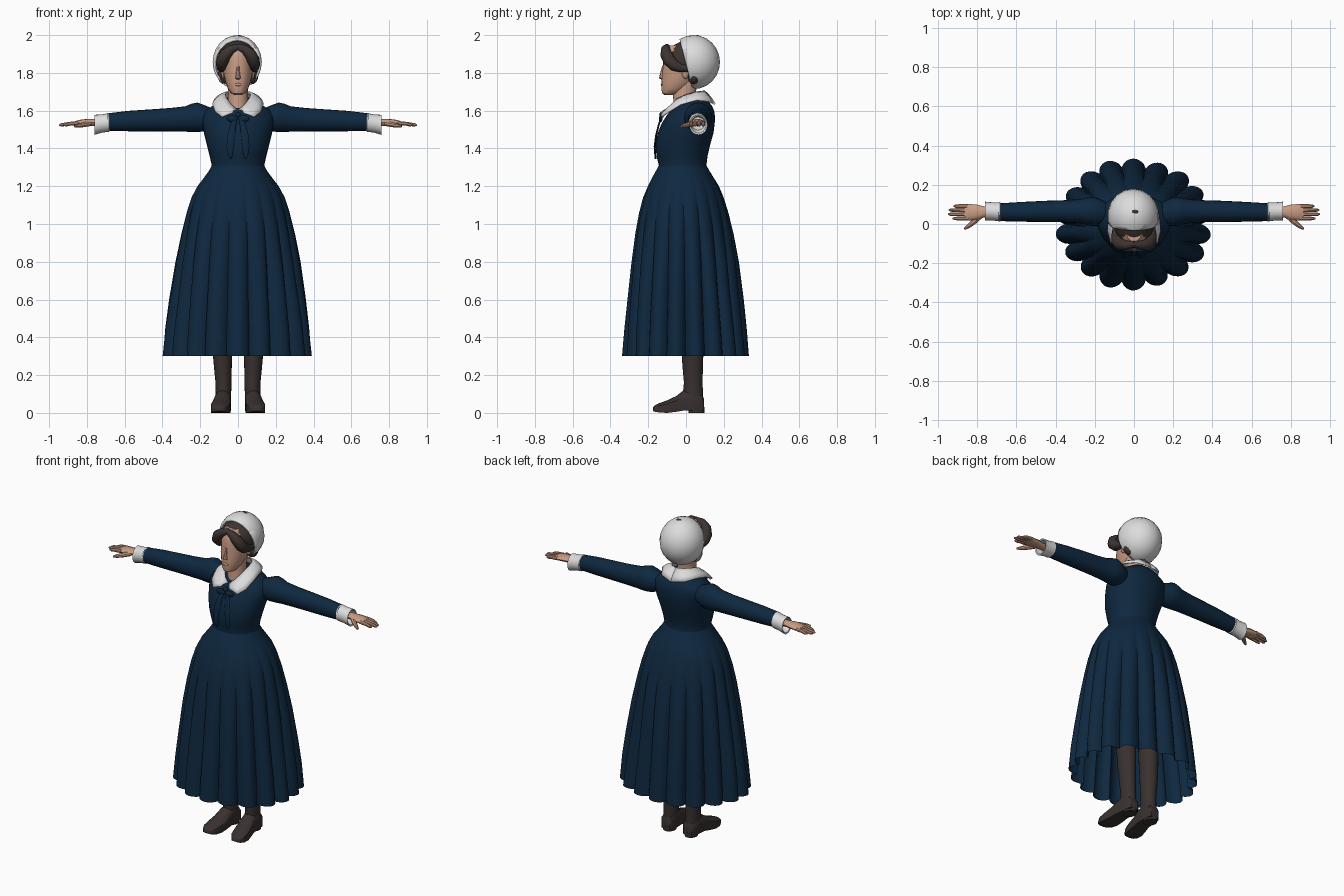
import bpy, bmesh, math
from mathutils import Vector, Matrix

TAU = 2 * math.pi


def material(name, rgb):
    m = bpy.data.materials.new(name)
    m.diffuse_color = (*rgb, 1)
    return m


NAVY = material("navy cloth", (0.0045, 0.021, 0.050))
WHITE = material("white linen", (0.72, 0.72, 0.72))
SKIN = material("skin", (0.58, 0.33, 0.23))
HAIR = material("dark brown hair", (0.045, 0.034, 0.031))
LEATHER = material("boot leather", (0.040, 0.030, 0.029))


def finish(name, bm, mat, angle=40):
    bmesh.ops.recalc_face_normals(bm, faces=bm.faces)
    me = bpy.data.meshes.new(name)
    bm.to_mesh(me)
    bm.free()
    me.materials.append(mat)
    for p in me.polygons:
        p.use_smooth = True
    me.set_sharp_from_angle(angle=math.radians(angle))
    ob = bpy.data.objects.new(name, me)
    bpy.context.collection.objects.link(ob)
    return ob


def loft(name, rings, mat, caps=True, closed=True, angle=40, sides=(1,)):
    """Skin a row of rings; sides (1, -1) also makes a mirrored copy."""
    for s in sides:
        bm = bmesh.new()
        rows = [[bm.verts.new((s * p[0], p[1], p[2])) for p in r] for r in rings]
        n = len(rows[0])
        for a, b in zip(rows, rows[1:]):
            for i in range(n if closed else n - 1):
                j = (i + 1) % n
                bm.faces.new((a[i], a[j], b[j], b[i]))
        if caps and closed:
            bm.faces.new(rows[0])
            bm.faces.new(rows[-1])
        label = name if len(sides) == 1 else ("left_" if s > 0 else "right_") + name
        ob = finish(label, bm, mat, angle)
    return ob


BOTH = (1, -1)


def angles(n):
    return [TAU * i / n for i in range(n)]


def zring(cx, cy, z, rx, ry, n=24):
    return [(cx + rx * math.cos(t), cy + ry * math.sin(t), z) for t in angles(n)]


def body_ring(z, rx, front, back, n=32):
    return zring(0, (front + back) / 2, z, rx, (back - front) / 2, n)


def xring(x, cy, cz, ry, rz, n=20):
    return [(x, cy + ry * math.cos(t), cz + rz * math.sin(t)) for t in angles(n)]


def tube(name, path, mat, sides=(1,), n=12):
    """Round strand through (x, y, z, radius) points."""
    pts = [Vector(p[:3]) for p in path]
    rings = []
    for i, p in enumerate(pts):
        d = (pts[min(i + 1, len(pts) - 1)] - pts[max(i - 1, 0)]).normalized()
        u = d.cross(Vector((0.1, 0.9, 0.3))).normalized()
        v = d.cross(u)
        r = path[i][3]
        rings.append([p + r * (u * math.cos(t) + v * math.sin(t)) for t in angles(n)])
    loft(name, rings, mat, sides=sides)


def ball(name, c, r, mat, segs=20, cut=None, sides=(1,), angle=40):
    for s in sides:
        bm = bmesh.new()
        bmesh.ops.create_uvsphere(bm, u_segments=segs, v_segments=segs * 2 // 3, radius=1)
        bm.transform(Matrix.Translation((s * c[0], c[1], c[2])) @ Matrix.Diagonal((*r, 1)))
        if cut:
            bmesh.ops.bisect_plane(bm, geom=bm.verts[:] + bm.edges[:] + bm.faces[:],
                                   plane_co=cut[0], plane_no=cut[1], clear_outer=True)
        label = name if len(sides) == 1 else ("left_" if s > 0 else "right_") + name
        ob = finish(label, bm, mat, angle)
    return ob


# skirt: flared profile with rounded pleats that deepen toward the hem
profile = [(1.31, .138, -.143, .108), (1.28, .155, -.16, .125), (1.24, .185, -.182, .15),
           (1.2, .217, -.202, .175), (1.14, .25, -.228, .2), (1.06, .277, -.25, .225),
           (.95, .305, -.272, .252), (.8, .337, -.295, .28), (.6, .37, -.318, .307),
           (.45, .391, -.332, .325), (.3, .405, -.342, .34)]
rings = []
for z, rx, f, b in profile:
    depth = .125 * min(1, max(0, (1.27 - z) / .6))
    ring = []
    for t in angles(180):
        k = abs(math.cos(9 * (t - math.pi / 2)))
        wave = 1 - depth * (1 - k ** .7) - depth * .12 * (1 + math.sin(5 * t + 4 * z))
        ring.append((rx * wave * math.cos(t), (f + b) / 2 + (b - f) / 2 * wave * math.sin(t), z))
    rings.append(ring)
loft("skirt", rings, NAVY, caps=False, angle=50)

# bodice
loft("bodice", [body_ring(*r) for r in [
    (1.28, .145, -.15, .115), (1.31, .139, -.144, .108), (1.36, .15, -.156, .114),
    (1.42, .165, -.162, .128), (1.48, .18, -.15, .145), (1.53, .188, -.13, .152),
    (1.57, .19, -.105, .153), (1.6, .175, -.083, .149), (1.625, .135, -.06, .138),
    (1.65, .09, -.04, .118), (1.67, .06, -.02, .09)]], NAVY)

# sleeves with a small puff at the shoulder
loft("sleeve", [xring(*r) for r in [
    (.13, .055, 1.56, .05, .05), (.18, .06, 1.56, .07, .07), (.215, .064, 1.565, .074, .078),
    (.245, .065, 1.562, .069, .075), (.28, .065, 1.556, .061, .067), (.36, .065, 1.552, .056, .062),
    (.46, .064, 1.549, .054, .058), (.58, .062, 1.545, .05, .054), (.69, .06, 1.54, .045, .046)]],
    NAVY, sides=BOTH)

# turned-back cuffs, hollow at the wrist
loft("cuff", [xring(*r) for r in [
    (.675, .062, 1.538, .04, .04), (.682, .062, 1.538, .049, .05), (.72, .064, 1.532, .046, .048),
    (.76, .066, 1.525, .048, .053), (.758, .066, 1.526, .041, .045), (.72, .064, 1.532, .034, .034)]],
    WHITE, sides=BOTH)

# hands
loft("palm", [xring(*r, 12) for r in [
    (.71, .062, 1.537, .026, .02), (.765, .062, 1.537, .028, .019), (.8, .06, 1.537, .039, .019),
    (.84, .06, 1.535, .042, .016), (.865, .06, 1.532, .039, .011)]], SKIN, sides=BOTH)
for i, (y, tip) in enumerate([(.028, .925), (.05, .948), (.071, .944), (.091, .92)]):
    tube("finger_%d" % (i + 1), [(.845, y, 1.535, .0115), (.89, y, 1.531, .0105),
         (tip - .012, y, 1.525, .009), (tip, y, 1.523, .004)], SKIN, BOTH, 8)
tube("thumb", [(.785, .04, 1.532, .015), (.815, .012, 1.526, .014), (.845, -.012, 1.52, .011),
     (.865, -.025, 1.516, .006)], SKIN, BOTH, 8)

# neck, face and features
loft("neck", [zring(0, y, z, rx, ry) for z, y, rx, ry in [
    (1.59, .0, .062, .075), (1.64, -.005, .056, .06), (1.69, -.01, .052, .06),
    (1.76, .005, .055, .06)]], SKIN)
loft("face", [body_ring(*r, 24) for r in [
    (1.684, .02, -.115, -.06), (1.69, .036, -.125, -.03), (1.715, .053, -.131, .01),
    (1.75, .066, -.129, .05), (1.79, .076, -.128, .08), (1.84, .081, -.122, .1),
    (1.88, .08, -.122, .1), (1.92, .07, -.112, .09), (1.945, .045, -.09, .06)]], SKIN)
loft("nose", [zring(0, y, z, rx, ry, 8) for z, y, rx, ry in [
    (1.765, -.122, .008, .008), (1.772, -.128, .015, .015), (1.79, -.126, .011, .013),
    (1.84, -.118, .007, .007)]], SKIN)
ball("lips", (0, -.127, 1.738), (.02, .007, .008), SKIN, 10)
ball("ear", (.078, -.002, 1.8), (.012, .02, .032), SKIN, 10, sides=BOTH)

# centre-parted hair
ball("hair_mass", (0, .025, 1.868), (.108, .135, .105), HAIR, cut=((0, -.06, 1.86), (0, -1, -.75)))
tube("front_hair", [(-.004, -.1, 1.938, .016), (.035, -.108, 1.926, .024), (.066, -.105, 1.898, .032),
     (.082, -.088, 1.865, .034), (.086, -.06, 1.838, .03), (.088, -.025, 1.825, .022),
     (.09, .02, 1.825, .02)], HAIR, BOTH, 14)
ball("nape_hair", (.07, .042, 1.785), (.038, .034, .046), HAIR, 12, sides=BOTH)

# cap: rounded shell open toward the face
cap = ball("cap", (-.004, .04, 1.857), (.132, .14, .143), WHITE, 18,
           cut=((0, -.032, 1.97), (0, -.97, -.25)), angle=25)
shell = cap.modifiers.new("thickness", "SOLIDIFY")
shell.thickness = .012
ball("cap_opening", (.005, .062, 1.994), (.02, .012, .006), HAIR, 8)

# collar: two pointed halves, from neckline to drooping outer edge
inner = [(.003, -.092, 1.602), (.035, -.078, 1.63), (.058, -.045, 1.662), (.066, 0, 1.682),
         (.062, .05, 1.697), (.038, .085, 1.702), (0, .098, 1.703)]
outer = [(.03, -.13, 1.585), (.085, -.128, 1.563), (.12, -.092, 1.59), (.134, -.03, 1.628),
         (.125, .06, 1.652), (.08, .128, 1.642), (0, .153, 1.63)]
rows = []
for k, lift in [(0, 0), (.35, .008), (.7, .01), (1, .004)]:
    rows.append([Vector(a).lerp(Vector(b), k) + Vector((0, 0, lift)) for a, b in zip(inner, outer)])
loft("collar", rows, WHITE, closed=False, sides=BOTH)
for side in ("left_", "right_"):
    m = bpy.data.objects[side + "collar"].modifiers.new("thickness", "SOLIDIFY")
    m.thickness, m.offset = .008, 0

# neck ribbon: knot, loops and hanging tails
ball("ribbon_knot", (0, -.128, 1.578), (.016, .014, .016), NAVY, 10)
ball("ribbon_loop", (.03, -.134, 1.558), (.03, .01, .018), NAVY, 12, sides=BOTH)
loft("ribbon_tail", [zring(x, y, z, rx, .005, 8) for x, y, z, rx in [
    (.008, -.128, 1.575, .008), (.025, -.143, 1.53, .016), (.036, -.158, 1.47, .02),
    (.042, -.166, 1.41, .019), (.042, -.163, 1.37, .014), (.038, -.162, 1.345, .004)]],
    NAVY, sides=BOTH)

# boots: shaft, foot and heel
loft("boot_shaft", [zring(x, y, z, rx, ry) for z, x, y, rx, ry in [
    (.05, .078, .04, .04, .052), (.1, .077, .037, .041, .054), (.16, .077, .038, .042, .049),
    (.24, .08, .036, .047, .054), (.32, .083, .034, .051, .058), (.45, .084, .03, .055, .062),
    (.58, .084, .028, .058, .065)]], LEATHER, sides=BOTH)


def foot_ring(y, cx, w, low, top):
    return [(cx + w * max(-1, min(1, 1.2 * math.cos(t))), y,
             low + (top - low) * max(0, .3 + .7 * math.sin(t))) for t in angles(20)]


loft("boot_foot", [foot_ring(*r) for r in [
    (.096, .077, .028, .015, .07), (.085, .077, .038, .012, .1), (.03, .078, .042, .012, .13),
    (-.015, .081, .043, .012, .118), (-.05, .086, .047, .006, .09), (-.1, .093, .051, 0, .066),
    (-.14, .098, .046, .002, .052), (-.165, .1, .032, .006, .04), (-.175, .1, .015, .01, .028)]],
    LEATHER, sides=BOTH)
loft("boot_heel", [zring(.077, .055, z, rx, ry, 16) for z, rx, ry in [
    (0, .038, .042), (.03, .04, .043)]], LEATHER, sides=BOTH)
